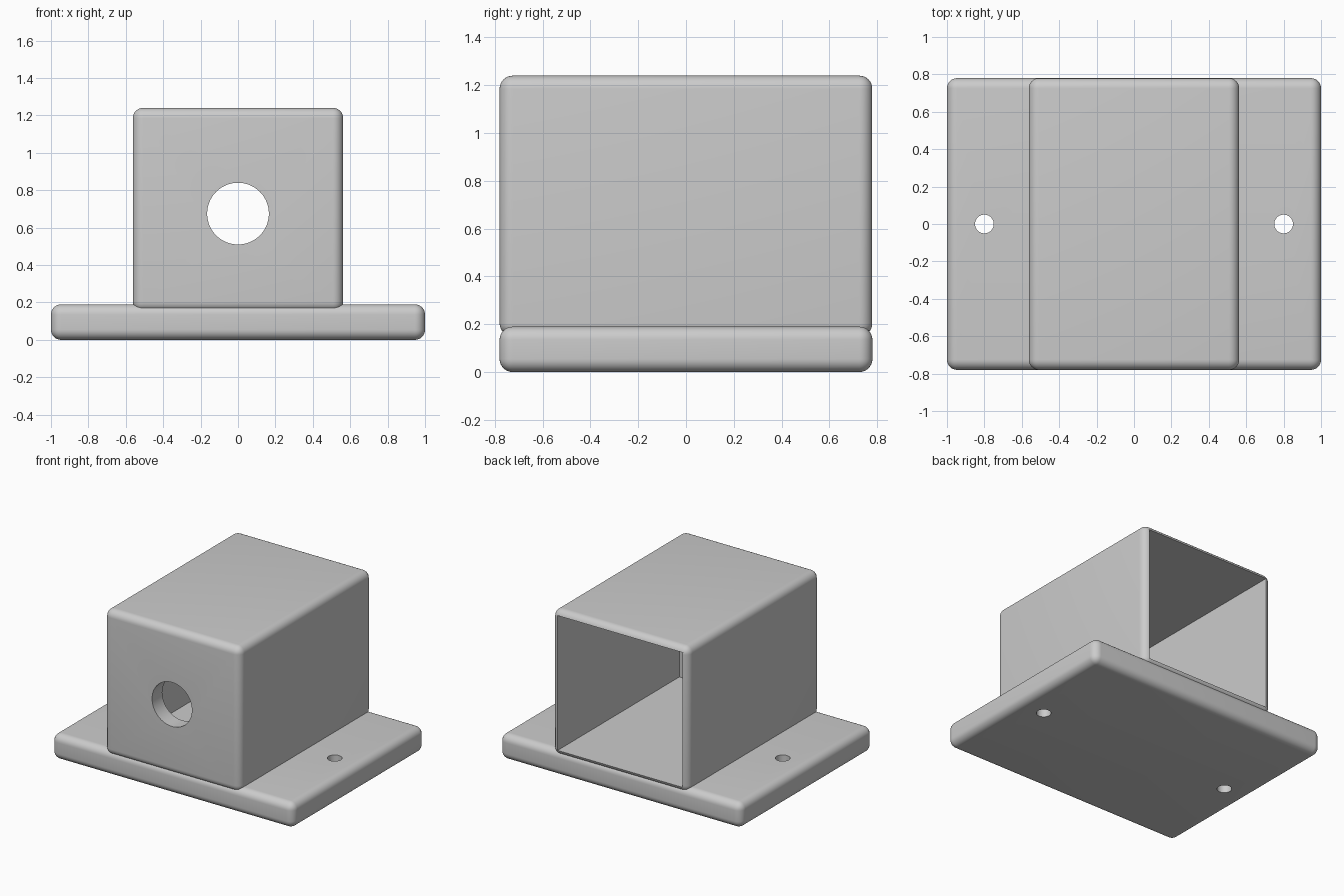
import bpy, math

cube = bpy.data.objects.get("Cube")
if cube:
    bpy.data.objects.remove(cube, do_unlink=True)

grey = bpy.data.materials.new("light_grey")
grey.use_nodes = True
colour = (0.6, 0.6, 0.6, 1)
grey.diffuse_color = colour
grey.node_tree.nodes["Principled BSDF"].inputs["Base Color"].default_value = colour

DEPTH = 1.56
FILLET = 0.055


def block(name, width, depth, low, high, y=0):
    bpy.ops.mesh.primitive_cube_add(size=1, location=(0, y, (low + high) / 2))
    ob = bpy.context.object
    ob.name = name
    ob.scale = (width, depth, high - low)
    bpy.ops.object.transform_apply(location=False, rotation=False, scale=True)
    ob.data.materials.append(grey)
    return ob


def cylinder(name, radius, length, location, tilt=0):
    bpy.ops.mesh.primitive_cylinder_add(vertices=64, radius=radius, depth=length,
                                        location=location, rotation=(tilt, 0, 0))
    ob = bpy.context.object
    ob.name = name
    ob.data.materials.append(grey)
    return ob


def finish(ob, cutters):
    """Round the edges, subtract the cutters and shade smoothly."""
    bevel = ob.modifiers.new("fillet", 'BEVEL')
    bevel.width = FILLET
    bevel.segments = 8
    for cutter in cutters:
        cutter.hide_render = True
        cut = ob.modifiers.new(cutter.name, 'BOOLEAN')
        cut.operation = 'DIFFERENCE'
        cut.solver = 'EXACT'
        cut.object = cutter
    bpy.ops.object.select_all(action='DESELECT')
    ob.select_set(True)
    bpy.context.view_layer.objects.active = ob
    for mod in list(ob.modifiers):
        bpy.ops.object.modifier_apply(modifier=mod.name)
    bpy.ops.object.shade_smooth_by_angle(angle=math.radians(30))
    for cutter in cutters:
        bpy.data.objects.remove(cutter, do_unlink=True)


# Base plate with a mounting hole on each side
plate = block("base_plate", 2, DEPTH, 0, 0.19)
finish(plate, [cylinder("mounting_hole", 0.05, 1, (side * 0.8, 0, 0.1)) for side in (-1, 1)])

# Housing, hollow and open at the back, with a round hole through the thick front wall
housing = block("housing", 1.125, DEPTH, 0.15, 1.24)
front_wall = 0.12
cavity = block("cavity", 1.035, DEPTH, 0.192, 1.2, y=front_wall)
port = cylinder("front_port", 0.165, 0.6, (0, -DEPTH / 2, 0.675), math.pi / 2)
finish(housing, [cavity, port])
